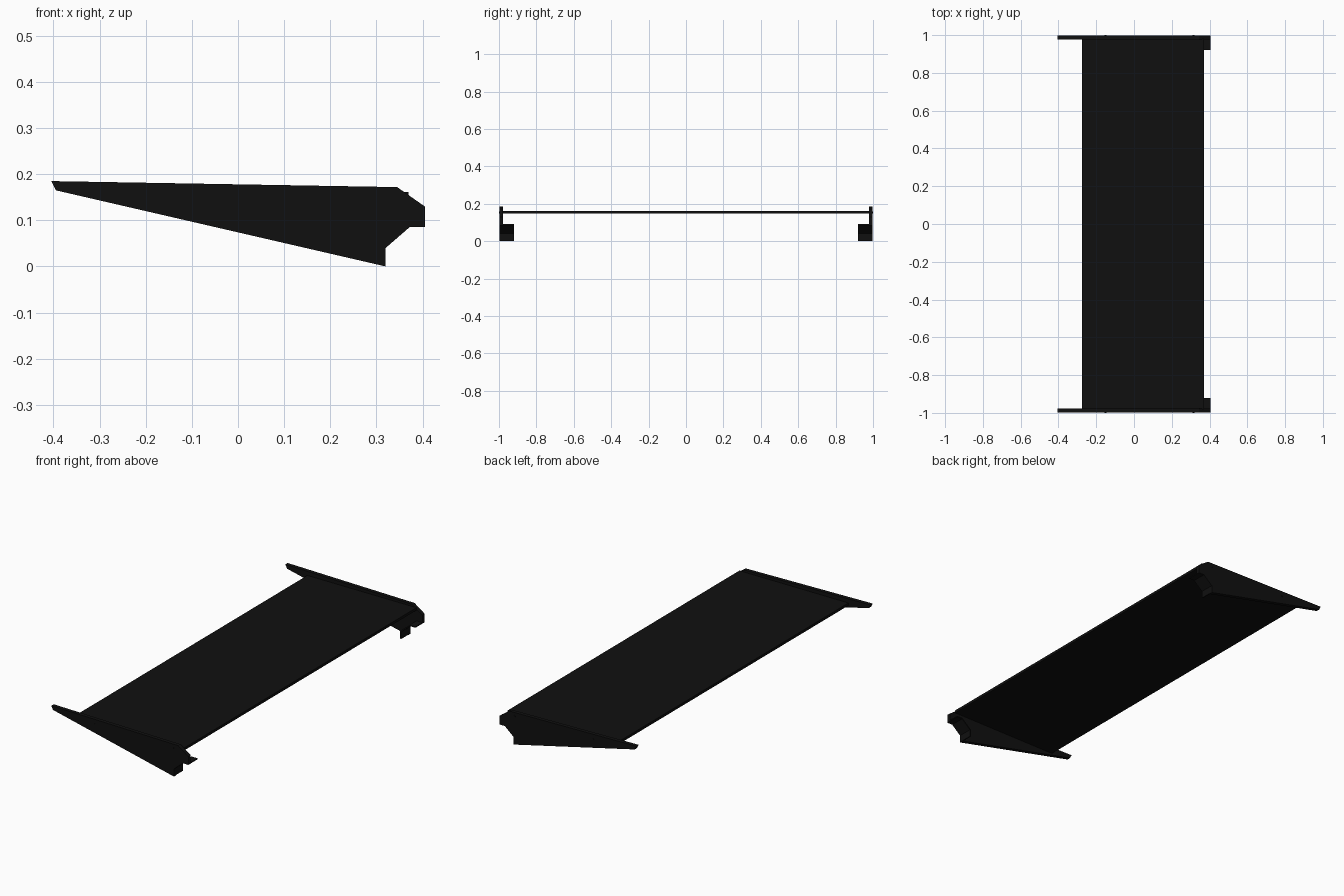
import bpy, bmesh, math
from mathutils import Matrix

if "Cube" in bpy.data.objects:
    bpy.data.objects.remove(bpy.data.objects["Cube"])

black = bpy.data.materials.new("matte black")
black.diffuse_color = (0.005, 0.005, 0.005, 1)
black.use_nodes = True
black.node_tree.nodes["Principled BSDF"].inputs["Base Color"].default_value = black.diffuse_color


def finish(bm, name):
    bmesh.ops.recalc_face_normals(bm, faces=bm.faces)
    me = bpy.data.meshes.new(name)
    bm.to_mesh(me)
    bm.free()
    me.materials.append(black)
    ob = bpy.data.objects.new(name, me)
    bpy.context.collection.objects.link(ob)
    return ob


def extrude_xz(name, profile, y0, y1):
    """Extrude a closed x-z outline from y0 to y1."""
    bm = bmesh.new()
    face = bm.faces.new([bm.verts.new((x, y0, z)) for x, z in profile])
    geo = bmesh.ops.extrude_face_region(bm, geom=[face])["geom"]
    bmesh.ops.translate(bm, vec=(0, y1 - y0, 0),
                        verts=[v for v in geo if isinstance(v, bmesh.types.BMVert)])
    return finish(bm, name)


# Flat wing blade between the end plates
extrude_xz("wing_blade", [(-0.275, 0.147), (0.37, 0.147), (0.37, 0.161), (-0.275, 0.161)],
           -0.98, 0.98)

# Tapered end plate outline, and the thin bent mounting tab on its notch
plate = [(-0.405, 0.185), (0.345, 0.172), (0.405, 0.13), (0.405, 0.085),
         (0.372, 0.085), (0.32, 0.04), (0.32, 0.0), (-0.395, 0.165)]
tab = [(0.405, 0.085), (0.372, 0.085), (0.32, 0.04), (0.32, 0.002),
       (0.314, 0.003), (0.314, 0.043), (0.370, 0.091), (0.405, 0.091)]

for side, s in (("front", -1), ("rear", 1)):
    extrude_xz(side + "_end_plate", plate, s * 0.978, s * 0.998)
    extrude_xz(side + "_mounting_tab", tab, s * 0.92, s * 0.979)

    # Small bolt heads where the blade is fixed
    bm = bmesh.new()
    for x in (-0.15, 0.315):
        bmesh.ops.create_cone(bm, cap_ends=True, segments=12, radius1=0.005, radius2=0.005,
                              depth=0.004, matrix=Matrix.Translation((x, s * 0.998, 0.153))
                              @ Matrix.Rotation(math.pi / 2, 4, 'X'))
    finish(bm, side + "_bolts")
